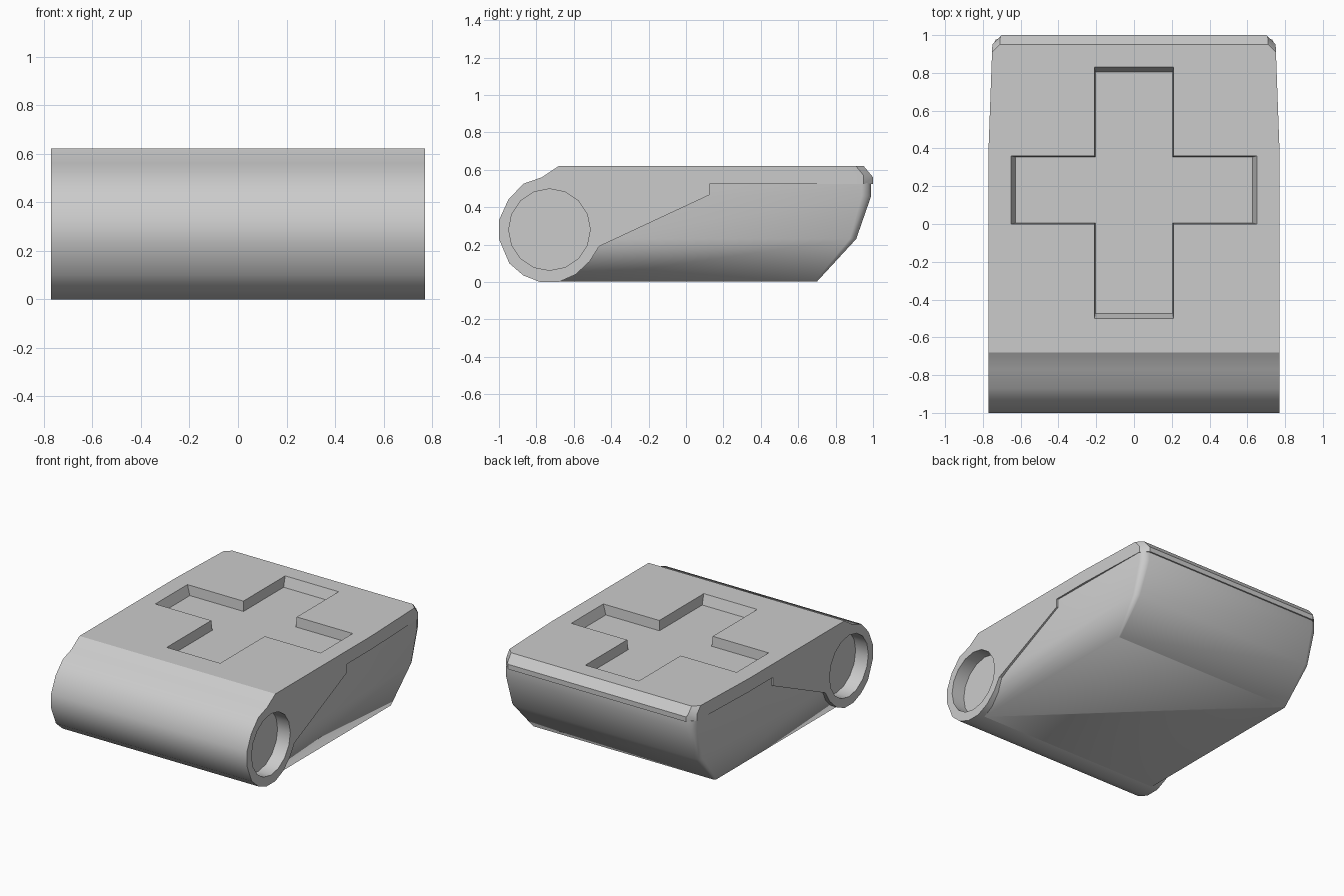
import bpy, bmesh, math
from mathutils import Vector

if "Cube" in bpy.data.objects:
    bpy.data.objects.remove(bpy.data.objects["Cube"])


def finish(name, bm):
    bmesh.ops.recalc_face_normals(bm, faces=bm.faces[:])
    me = bpy.data.meshes.new(name)
    bm.to_mesh(me)
    bm.free()
    ob = bpy.data.objects.new(name, me)
    bpy.context.collection.objects.link(ob)
    return ob


def loft(name, rings):
    """Skin equal-length closed rings and cap both ends."""
    bm = bmesh.new()
    vs = [[bm.verts.new(p) for p in r] for r in rings]
    n = len(vs[0])
    for a, b in zip(vs, vs[1:]):
        for i in range(n):
            j = (i + 1) % n
            bm.faces.new((a[i], a[j], b[j], b[i]))
    bm.faces.new(vs[0][::-1])
    bm.faces.new(vs[-1])
    return finish(name, bm)


def slice_off(ob, point, normal):
    """Cut away everything beyond a plane and close the cut."""
    bm = bmesh.new()
    bm.from_mesh(ob.data)
    geom = bm.verts[:] + bm.edges[:] + bm.faces[:]
    bmesh.ops.bisect_plane(bm, geom=geom, dist=1e-5, plane_co=Vector(point),
                           plane_no=Vector(normal).normalized(), clear_outer=True)
    bmesh.ops.holes_fill(bm, edges=[e for e in bm.edges if e.is_boundary], sides=0)
    bmesh.ops.recalc_face_normals(bm, faces=bm.faces[:])
    bm.to_mesh(ob.data)
    bm.free()


def activate(ob):
    bpy.ops.object.select_all(action='DESELECT')
    ob.select_set(True)
    bpy.context.view_layer.objects.active = ob


def carve(ob, cutter):
    cutter.hide_render = True
    mod = ob.modifiers.new("carve", 'BOOLEAN')
    mod.operation = 'DIFFERENCE'
    mod.solver = 'EXACT'
    mod.object = cutter
    activate(ob)
    bpy.ops.object.modifier_apply(modifier=mod.name)
    bpy.data.objects.remove(cutter)


def smooth(ob, degrees):
    activate(ob)
    bpy.ops.object.shade_smooth_by_angle(angle=math.radians(degrees))


# Lid with hinge barrel: side profile (y, z) extruded across x
W = 0.77
profile = [(-1, .33), (-1, .23), (-.945, .1), (-.87, .035), (-.78, 0), (-.68, 0),
           (-.59, .04), (-.515, .11), (-.465, .19), (.125, .465), (.125, .525),
           (1, .525), (1, .56), (.95, .62), (-.68, .62), (-.77, .56),
           (-.87, .525), (-.95, .44)]
lid = loft("lid_with_hinge", [[(x, y, z) for y, z in profile] for x in (-W, W)])

# Lid taper, clipped rear corners and their bevels
for s in (-1, 1):
    slice_off(lid, (s * .77, .4, 0), (s * .55, .02, 0))
    slice_off(lid, (s * .75, .95, 0), (s, 1, 0))
    slice_off(lid, (s * .75, .91, .62), (s * .7, .7, .55))


# Cross recess in the lid top, slightly drafted
def cross(z, xo, y0, y1, d):
    a, b, c = .21 - d, 0 + d, .36 - d
    return [(x, y, z) for x, y in (
        (-a, y0), (a, y0), (a, b), (xo, b), (xo, c), (a, c),
        (a, y1), (-a, y1), (-a, c), (-xo, c), (-xo, b), (-a, b))]


carve(lid, loft("cross_cutter", [cross(.55, .627, -.475, .805, .005),
                                 cross(.62, .65, -.5, .83, 0),
                                 cross(.70, .65, -.5, .83, 0)]))

# Round sockets in both ends of the hinge
for s in (-1, 1):
    circle = [(-.73 + .218 * math.cos(i * math.pi / 8),
               .28 + .218 * math.sin(i * math.pi / 8)) for i in range(16)]
    carve(lid, loft("socket_cutter",
                    [[(s * x, y, z) for y, z in circle] for x in (.67, .9)]))
smooth(lid, 32)


# Lower case: stacked outlines growing from the base to the rim
def outline(z, front_w, rear_w, front, rear, c):
    half = [(front_w, front), (rear_w, rear - c), (rear_w - c * .3, rear - c * .3),
            (rear_w - c, rear)]
    return [(x, y, z) for x, y in half] + [(-x, y, z) for x, y in reversed(half)]


case = loft("lower_case", [
    outline(.002, .72, .72, -.68, .70, .012),
    outline(.23, .755, .745, -.48, .91, .035),
    outline(.46, .766, .748, -.46, .99, .05),
    outline(.53, .766, .748, -.46, .99, .05)])
smooth(case, 85)
